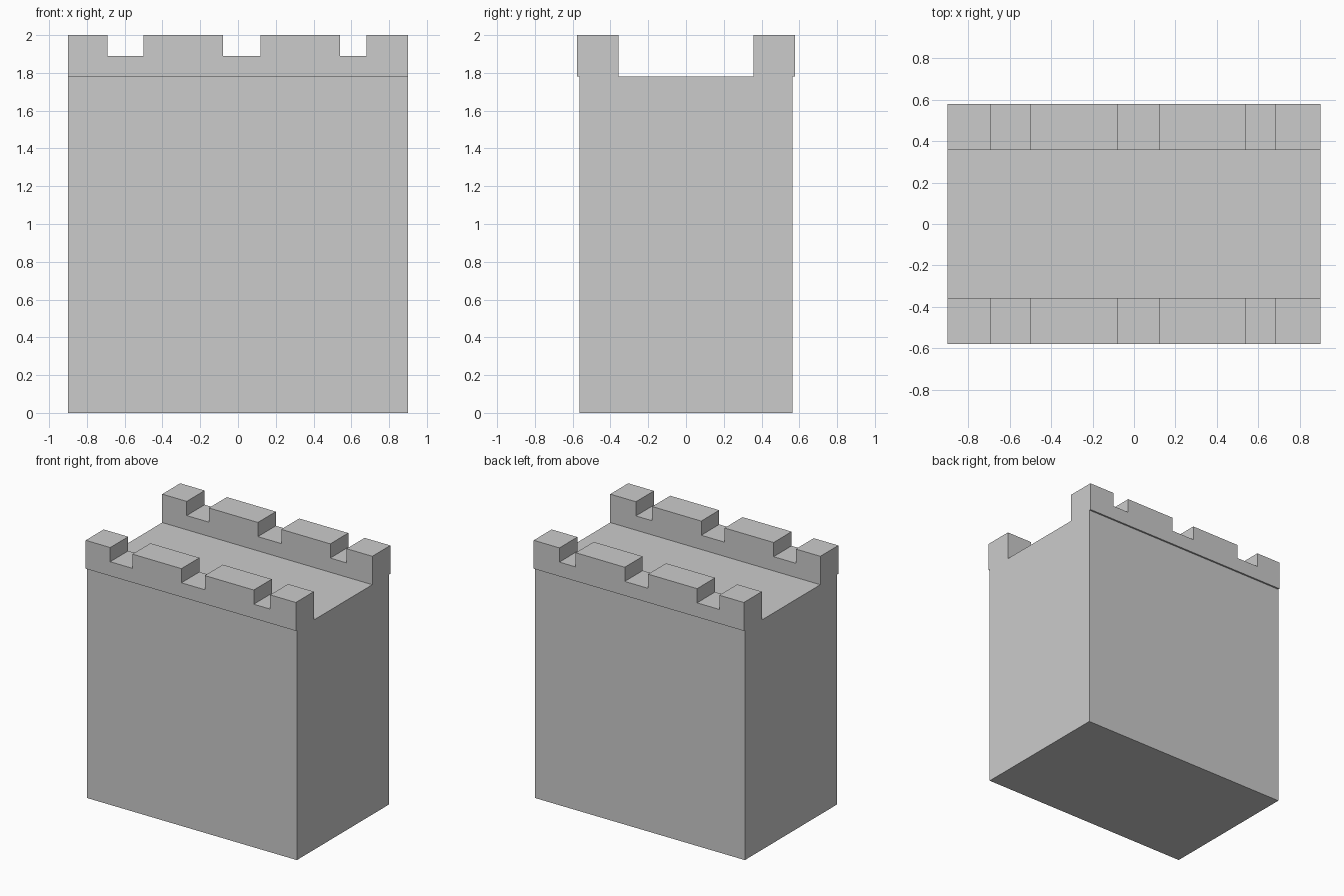
import bpy, bmesh

if "Cube" in bpy.data.objects:
    bpy.data.objects.remove(bpy.data.objects["Cube"])

HALF_X = 0.90      # half width of the tower
BODY_Y = 0.565     # half depth of the tower body
FLOOR_Z = 1.78     # walkway height
TOP_Z = 2.0        # top of the merlons
GAP_Z = 1.89       # bottom of the gaps
GAPS = [(-0.69, -0.50), (-0.08, 0.12), (0.54, 0.68)]


def extrude_profile(name, profile, y0, y1):
    """Extrude an (x, z) outline along y into a solid object."""
    bm = bmesh.new()
    face = bm.faces.new([bm.verts.new((x, y0, z)) for x, z in profile])
    moved = bmesh.ops.extrude_face_region(bm, geom=[face])["geom"]
    verts = [g for g in moved if isinstance(g, bmesh.types.BMVert)]
    bmesh.ops.translate(bm, verts=verts, vec=(0, y1 - y0, 0))
    bmesh.ops.recalc_face_normals(bm, faces=bm.faces)
    mesh = bpy.data.meshes.new(name)
    bm.to_mesh(mesh)
    bm.free()
    obj = bpy.data.objects.new(name, mesh)
    bpy.context.collection.objects.link(obj)
    return obj


# Tower body with the flat walkway on top
body = [(-HALF_X, 0), (HALF_X, 0), (HALF_X, FLOOR_Z), (-HALF_X, FLOOR_Z)]
extrude_profile("tower_body", body, -BODY_Y, BODY_Y)

# Notched outline shared by both parapets
outline = [(HALF_X, FLOOR_Z), (-HALF_X, FLOOR_Z), (-HALF_X, TOP_Z)]
for x0, x1 in GAPS:
    outline += [(x0, TOP_Z), (x0, GAP_Z), (x1, GAP_Z), (x1, TOP_Z)]
outline.append((HALF_X, TOP_Z))

# Parapets, slightly overhanging the front and back walls
for name, side in (("front_parapet", -1), ("back_parapet", 1)):
    extrude_profile(name, outline, side * 0.358, side * 0.578)
